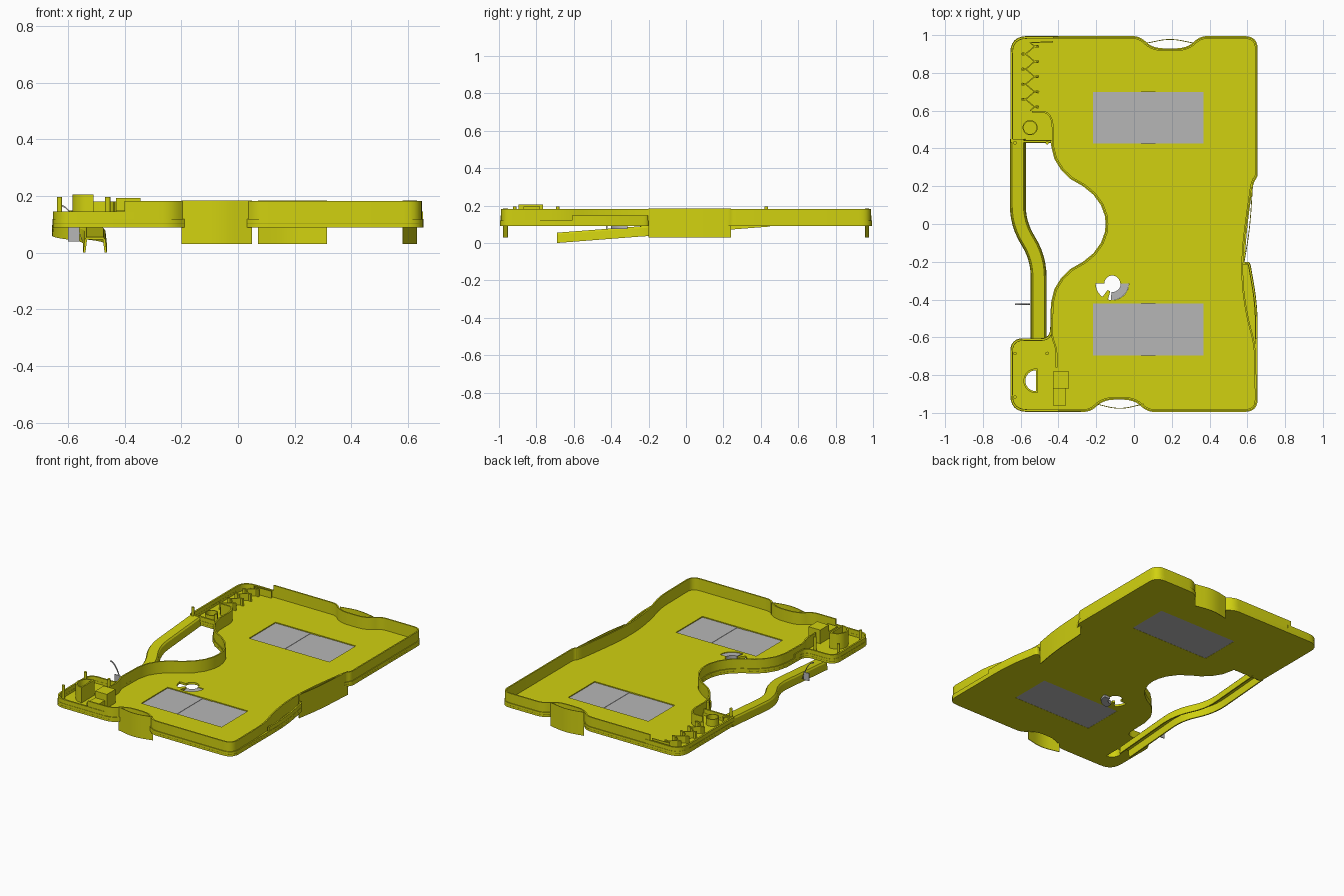
import bpy, bmesh, math
from mathutils import Vector

if "Cube" in bpy.data.objects:
    bpy.data.objects.remove(bpy.data.objects["Cube"])


def material(name, rgb):
    m = bpy.data.materials.new(name)
    m.diffuse_color = (*rgb, 1)
    m.use_nodes = True
    m.node_tree.nodes["Principled BSDF"].inputs["Base Color"].default_value = m.diffuse_color
    return m


YELLOW = material("yellow_plastic", (0.64, 0.64, 0.005))
GREY = material("grey_panel", (0.47, 0.47, 0.47))


def finish(name, bm, mat):
    bmesh.ops.recalc_face_normals(bm, faces=bm.faces)
    me = bpy.data.meshes.new(name)
    bm.to_mesh(me)
    bm.free()
    ob = bpy.data.objects.new(name, me)
    bpy.context.collection.objects.link(ob)
    me.materials.append(mat)
    return ob


def rounded(pts, closed=False, n=6):
    """Round corners given as (x, y, radius)."""
    out, k = [], len(pts)
    for i, p in enumerate(pts):
        r = p[2] if len(p) > 2 else 0
        b = Vector(p[:2])
        if r == 0 or (not closed and i in (0, k - 1)):
            out.append(b)
            continue
        a, c = Vector(pts[i - 1][:2]), Vector(pts[(i + 1) % k][:2])
        s = b + (a - b).normalized() * min(r, (a - b).length * .49)
        e = b + (c - b).normalized() * min(r, (c - b).length * .49)
        for j in range(n + 1):
            t = j / n
            out.append(s * (1 - t) ** 2 + b * 2 * t * (1 - t) + e * t * t)
    return out


def slab(name, pts, z0, z1, mat=YELLOW):
    bm = bmesh.new()
    f = bm.faces.new([bm.verts.new((p[0], p[1], z0)) for p in pts])
    g = bmesh.ops.extrude_face_region(bm, geom=[f])
    bmesh.ops.translate(bm, vec=(0, 0, z1 - z0),
                        verts=[v for v in g["geom"] if isinstance(v, bmesh.types.BMVert)])
    return finish(name, bm, mat)


def sweep(name, path, profile, closed=False, mat=YELLOW, lift=lambda y: 0):
    """Sweep a closed (left offset, z) profile along a flat path."""
    bm, rings, k = bmesh.new(), [], len(path)
    path = [Vector(p[:2]) for p in path]
    for i, p in enumerate(path):
        a = path[i - 1] if closed or i else None
        b = path[(i + 1) % k] if closed or i < k - 1 else None
        d1 = (p - a).normalized() if a is not None else (b - p).normalized()
        d2 = (b - p).normalized() if b is not None else d1
        t = (d1 + d2).normalized()
        nrm = Vector((-t.y, t.x)) / max(t.dot(d1), .5)
        rings.append([bm.verts.new((p.x + nrm.x * o, p.y + nrm.y * o, z + lift(p.y)))
                      for o, z in profile])
    m = len(profile)
    for i in range(k if closed else k - 1):
        r, s = rings[i], rings[(i + 1) % k]
        for j in range(m):
            bm.faces.new((r[j], r[(j + 1) % m], s[(j + 1) % m], s[j]))
    if not closed:
        bm.faces.new(rings[0])
        bm.faces.new(rings[-1])
    return finish(name, bm, mat)


def wall(name, path, z0, z1, o0=.005, o1=.014, mat=YELLOW):
    return sweep(name, path, [(o0, z0), (o0, z1), (o1, z1), (o1, z0)], mat=mat)


def rect(x0, x1, y0, y1):
    return [(x0, y0), (x1, y0), (x1, y1), (x0, y1)]


def arc(cx, cy, r, a0, a1, n=16):
    return [(cx + r * math.cos(math.radians(a0 + (a1 - a0) * i / n)),
             cy + r * math.sin(math.radians(a0 + (a1 - a0) * i / n))) for i in range(n + 1)]


# Outline pieces, counter-clockwise
half = [(-.44, .42), (-.422, .345), (-.385, .285), (-.335, .237), (-.27, .2),
        (-.215, .155), (-.175, .1), (-.155, .045)]
bay = half + [(-.15, 0)] + [(x, -y) for x, y in reversed(half)]
front_notch = [(-.23, -.995, .04), (-.16, -.93, .06), (0, -.93, .06), (.07, -.995, .04)]
back_notch = [(.35, .995, .04), (.28, .93, .06), (.1, .93, .06), (.03, .995, .04)]
upper_right = [(.6, 0, .1), (.632, .22, .04), (.655, .25, .02), (.655, .995, .07)]
outline = rounded([(-.655, -.995, .09)] + front_notch +
                  [(.655, -.995, .07), (.655, -.43, .12), (.615, -.2, .03), (.585, -.2)] +
                  upper_right + back_notch +
                  [(-.655, .995, .09), (-.655, .43), (-.44, .43)] + bay +
                  [(-.445, -.605, .05), (-.655, -.605, .07)], closed=True)

# Floor with window, dial and D-shaped openings
floor = slab("tray_floor", outline, .09, .104)
DX, DY = -.115, -.315
d_shape = arc(-.52, -.83, .055, 90, 270)
cutters = [slab("dial_cutter", arc(DX, DY, .042, 0, 180) + arc(DX, DY, .088, 180, 360), 0, .3),
           slab("d_cutter", d_shape, 0, .3)]
for y in (-.695, .425):
    cutters.append(slab("window_cutter", rect(-.217, .367, y, y + .275), 0, .3))
for c in cutters:
    mod = floor.modifiers.new("cut", 'BOOLEAN')
    mod.operation, mod.solver, mod.object = 'DIFFERENCE', 'EXACT', c
    bpy.context.view_layer.objects.active = floor
    bpy.ops.object.modifier_apply(modifier=mod.name)
    bpy.data.objects.remove(c)

# Chamfered lip round the whole tray
sweep("outer_lip", outline, [(0, .12), (0, .105), (.008, .09), (.014, .09), (.014, .12)], closed=True)

# Tall inner walls
wall("main_wall", rounded([(-.4, -.995)] + front_notch +
     [(.655, -.995, .07), (.65, -.64, .08), (.61, -.5, .1), (.583, -.33, .1), (.583, -.15, .1)] +
     upper_right + back_notch + [(-.43, .995)]), .091, .182)
wall("bay_wall", rounded([(-.54, .585), (-.44, .585, .08)] + bay +
     [(-.445, -.6, .04), (-.42, -.66, .03), (-.42, -.76)]), .091, .181)
# Lower raised rims
wall("pad_rim", rounded([(-.445, -.5), (-.445, -.605, .05), (-.655, -.605, .07),
     (-.655, -.995, .09), (-.28, -.995)]), .105, .146, .002, .013)
wall("tab_rim", rounded([(-.4, .995), (-.655, .995, .09), (-.655, .43), (-.44, .43)]),
     .105, .146, .002, .013)
wall("side_rim", rounded([(.655, -.61), (.655, -.43, .12), (.615, -.2, .03), (.59, -.2)]),
     .105, .146, .002, .012)

# Thin skirts hanging below the three grip notches
wall("front_skirt", rounded([(-.2, -.955), (-.075, -.985, .12), (.05, -.955)]), .03, .184, 0, .004)
wall("back_skirt", rounded([(.315, .96), (.19, .985, .12), (.07, .96)]), .03, .184, 0, .004)
wall("side_skirt", rounded([(.585, -.2), (.615, -.03, .15), (.632, .24)]), .03, .184, 0, .004)

# Sloping spring arm: channel open underneath
edge = [(.042, 0), (.037, .045), (.03, .055)]
inner = [(.034, 0), (.028, .046)]
channel = ([(-a, z) for a, z in edge] + list(reversed(edge)) + inner +
           [(-a, z) for a, z in reversed(inner)])
sweep("spring_arm", rounded([(-.615, .45), (-.615, .2), (-.615, 0, .1), (-.505, -.18, .1),
      (-.505, -.4), (-.505, -.69)]), channel, lift=lambda y: .088 * (y + .69) / 1.14)

# Grey window panels with a centre strip
for tag, y in (("front", -.695), ("back", .425)):
    for x0, x1, z in ((-.217, .037, .098), (.037, .115, .096), (.115, .367, .098)):
        slab(tag + "_window_panel", rect(x0, x1, y, y + .275), .091, z, GREY)

# Dial insert and the web beside it
slab("dial_ring", arc(DX, DY, .087, 265, 362) + arc(DX, DY, .045, 362, 265), .075, .1, GREY)
slab("dial_web", arc(DX, DY, .089, 234, 255, 4) + arc(DX, DY, .042, 255, 234, 4), .09, .104)

# Curved grey clip by the arm
wall("spring_clip", [(-.6, -.425), (-.56, -.425)], .04, .09, -.003, .003, GREY)
bm = bmesh.new()
prev = None
for i in range(9):
    t = i / 8
    x, z = -.63 + .08 * t, .165 - .125 * t * t
    cur = [bm.verts.new((x, -.425 + s, z + h)) for s, h in
           ((-.004, 0), (.004, 0), (.004, .006), (-.004, .006))]
    if prev:
        for j in range(4):
            bm.faces.new((prev[j], prev[(j + 1) % 4], cur[(j + 1) % 4], cur[j]))
    else:
        bm.faces.new(cur)
    prev = cur
bm.faces.new(prev)
finish("clip_wire", bm, GREY)

# Tab details: wavy cable rib, ring post, locating pegs
wave = []
for i in range(73):
    t = i / 72
    a = 2 * math.pi * 4.5 * t
    wave.append((-.55 + .045 * math.sin(a), .6 + .36 * t + .014 * math.sin(2 * a)))
wall("wavy_rib", wave + [(-.43, .965)], .1, .15, -.003, .003)
ring = arc(-.55, .51, .04, 0, 360, 24)[:-1]
sweep("ring_post", ring, [(0, .1), (0, .15), (.006, .15), (.006, .1)], closed=True)
for x, y in ((-.63, -.685), (-.46, -.685), (-.63, -.915), (-.63, .43), (-.46, .43)):
    slab("locating_peg", arc(x, y, .009, 0, 360, 12)[:-1], .095, .196)

# Pad details: D-shaped tube and latch block
sweep("d_tube", d_shape, [(0, .092), (0, .205), (-.01, .205), (-.01, .092)], closed=True)
slab("latch_block", rect(-.43, -.345, -.87, -.78), .1, .194)
slab("latch_base", rect(-.43, -.36, -.96, -.87), .1, .15)

for ob in bpy.data.objects:
    ob.select_set(True)
bpy.context.view_layer.objects.active = floor
bpy.ops.object.shade_smooth_by_angle(angle=math.radians(25))
